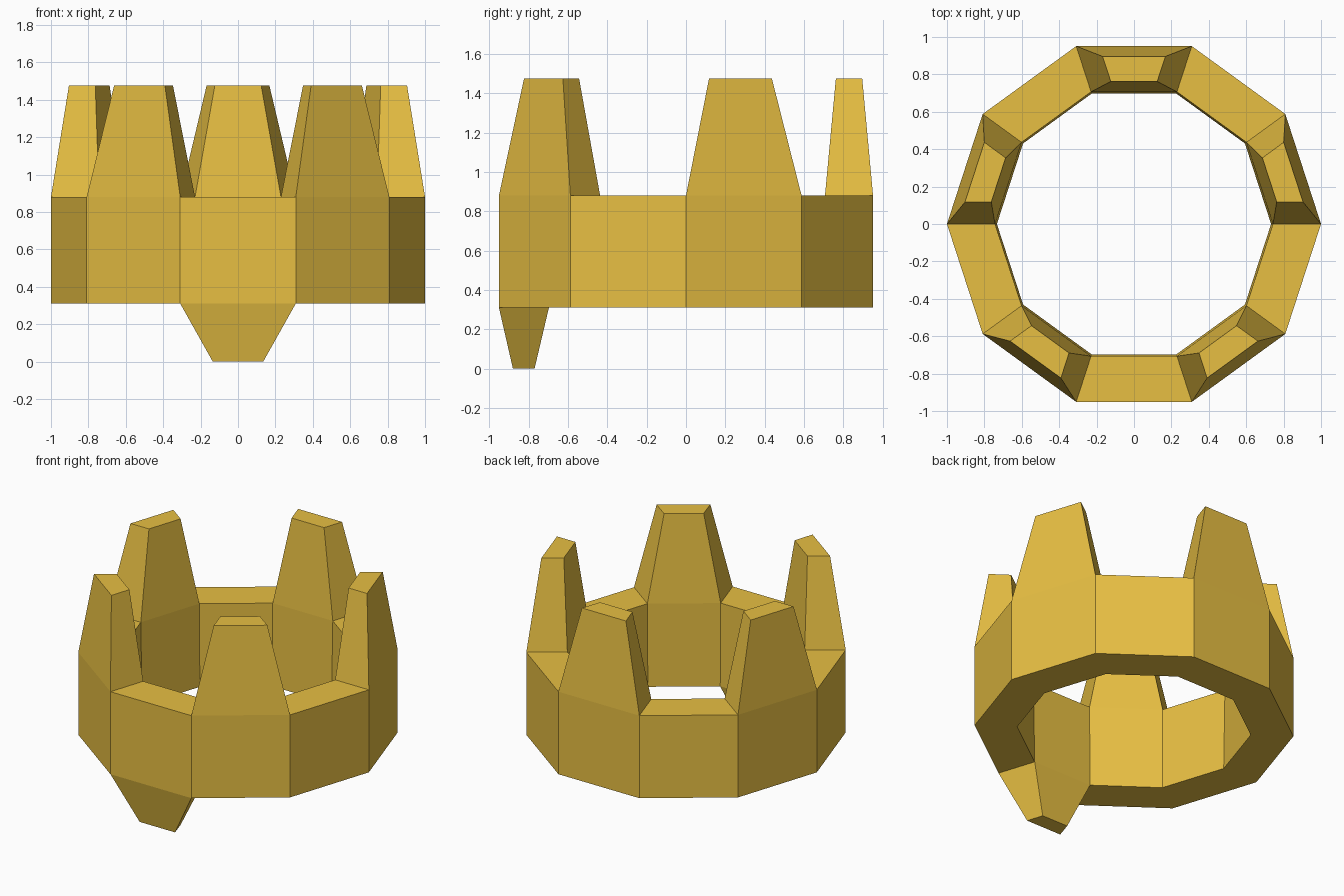
import bpy, bmesh, math
from mathutils import Matrix

if "Cube" in bpy.data.objects:
    bpy.data.objects.remove(bpy.data.objects["Cube"])

SIDES = 10
Z_LOW, Z_HIGH = 0.31, 0.88
bm = bmesh.new()


def loop(radius, z):
    return [bm.verts.new((radius * math.cos(math.tau * i / SIDES),
                          radius * math.sin(math.tau * i / SIDES), z))
            for i in range(SIDES)]


def tooth(base, index, z, outer_r, outer_w, inner_r, inner_w):
    """Tapered tooth grown from a base quad (outer a, outer b, inner b, inner a)."""
    turn = Matrix.Rotation(math.tau * (index + 0.5) / SIDES, 4, 'Z')
    pts = [(outer_r, -outer_w, z), (outer_r, outer_w, z),
           (inner_r, inner_w, z), (inner_r, -inner_w, z)]
    tip = [bm.verts.new(p) for p in pts]
    bmesh.ops.transform(bm, matrix=turn, verts=tip)
    bm.faces.new(tip)
    for k in range(4):
        n = (k + 1) % 4
        bm.faces.new((base[k], base[n], tip[n], tip[k]))


# Ten-sided band, with teeth replacing the faces they grow from
out_low, out_high = loop(1.0, Z_LOW), loop(1.0, Z_HIGH)
in_low, in_high = loop(0.733, Z_LOW), loop(0.743, Z_HIGH)
for i in range(SIDES):
    j = (i + 1) % SIDES
    bm.faces.new((out_low[i], out_low[j], out_high[j], out_high[i]))
    bm.faces.new((in_low[j], in_low[i], in_high[i], in_high[j]))
    top = (out_high[i], out_high[j], in_high[j], in_high[i])
    bottom = (out_low[i], out_low[j], in_low[j], in_low[i])
    # Five upright teeth on alternate sides
    if i % 2 == 0:
        tooth(top, i, 1.475, 0.896, 0.168, 0.762, 0.124)
    else:
        bm.faces.new(top)
    # Single downward tooth at the front
    if i == 7:
        tooth(bottom, i, 0.0, 0.88, 0.135, 0.77, 0.10)
    else:
        bm.faces.new(bottom)

bmesh.ops.recalc_face_normals(bm, faces=bm.faces[:])
mesh = bpy.data.meshes.new("toothed_ring")
bm.to_mesh(mesh)
bm.free()

gold = bpy.data.materials.new("gold")
gold.diffuse_color = (0.80, 0.52, 0.055, 1)
gold.use_nodes = True
gold.node_tree.nodes["Principled BSDF"].inputs["Base Color"].default_value = gold.diffuse_color
mesh.materials.append(gold)
ring = bpy.data.objects.new("toothed_ring", mesh)
bpy.context.collection.objects.link(ring)
